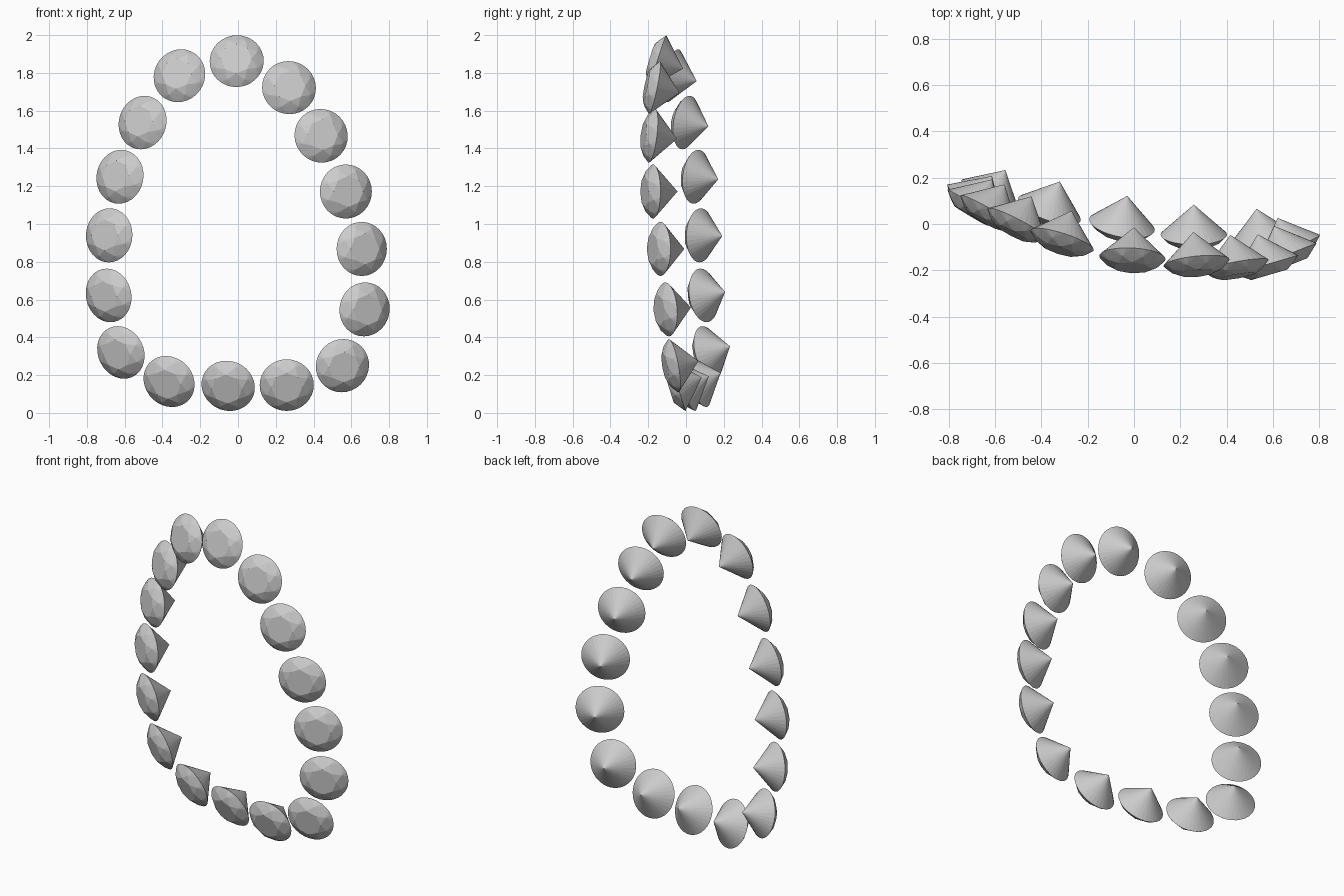
import bpy, bmesh, math
from mathutils import Vector

if "Cube" in bpy.data.objects:
    bpy.data.objects.remove(bpy.data.objects["Cube"])

R, CROWN, PAVILION = 0.1432, 0.046, 0.136


def ring(bm, count, radius, z, offset=0.0):
    for i in range(count):
        a = 2 * math.pi * (i + offset) / count
        bm.verts.new((radius * math.cos(a), radius * math.sin(a), z))


# One brilliant-cut gem: table, star points, girdle and pointed pavilion
def brilliant_mesh():
    bm = bmesh.new()
    ring(bm, 8, R * 0.57, CROWN)
    ring(bm, 8, R * 0.82, CROWN * 0.58, 0.5)
    ring(bm, 32, R, 0.0)
    bm.verts.new((0, 0, -PAVILION))
    bmesh.ops.convex_hull(bm, input=bm.verts[:])
    bmesh.ops.dissolve_limit(bm, angle_limit=math.radians(0.5),
                             verts=bm.verts[:], edges=bm.edges[:])
    bmesh.ops.recalc_face_normals(bm, faces=bm.faces[:])
    mesh = bpy.data.meshes.new("brilliant_gem")
    bm.to_mesh(mesh)
    bm.free()
    return mesh


# Strand of gems, clockwise from the top: girdle centre x, y, z, then facing x, z
STRAND = [
    (-0.007, -0.145, 1.862, -0.05, 0.29),
    (0.27, -0.167, 1.722, 0.10, 0.20),
    (0.44, -0.180, 1.467, 0.18, 0.12),
    (0.571, -0.175, 1.172, 0.28, 0.00),
    (0.655, -0.135, 0.868, 0.37, 0.00),
    (0.67, -0.100, 0.548, 0.37, -0.07),
    (0.553, -0.066, 0.25, 0.18, -0.18),
    (0.258, -0.046, 0.147, 0.00, -0.30),
    (-0.052, -0.003, 0.143, -0.17, -0.37),
    (-0.365, 0.063, 0.166, -0.33, -0.33),
    (-0.62, 0.118, 0.32, -0.48, -0.24),
    (-0.685, 0.093, 0.622, -0.53, -0.13),
    (-0.682, 0.075, 0.940, -0.51, 0.03),
    (-0.625, 0.053, 1.250, -0.49, 0.10),
    (-0.505, 0.000, 1.537, -0.46, 0.15),
    (-0.31, -0.070, 1.785, -0.30, 0.21),
]

mesh = brilliant_mesh()
for i, (x, y, z, nx, nz) in enumerate(STRAND, 1):
    facing = Vector((nx, -math.sqrt(1 - nx * nx - nz * nz), nz))
    gem = bpy.data.objects.new(f"gem_{i:02d}", mesh)
    gem.location = (x, y, z)
    gem.rotation_euler = facing.to_track_quat('Z', 'Y').to_euler()
    bpy.context.collection.objects.link(gem)
